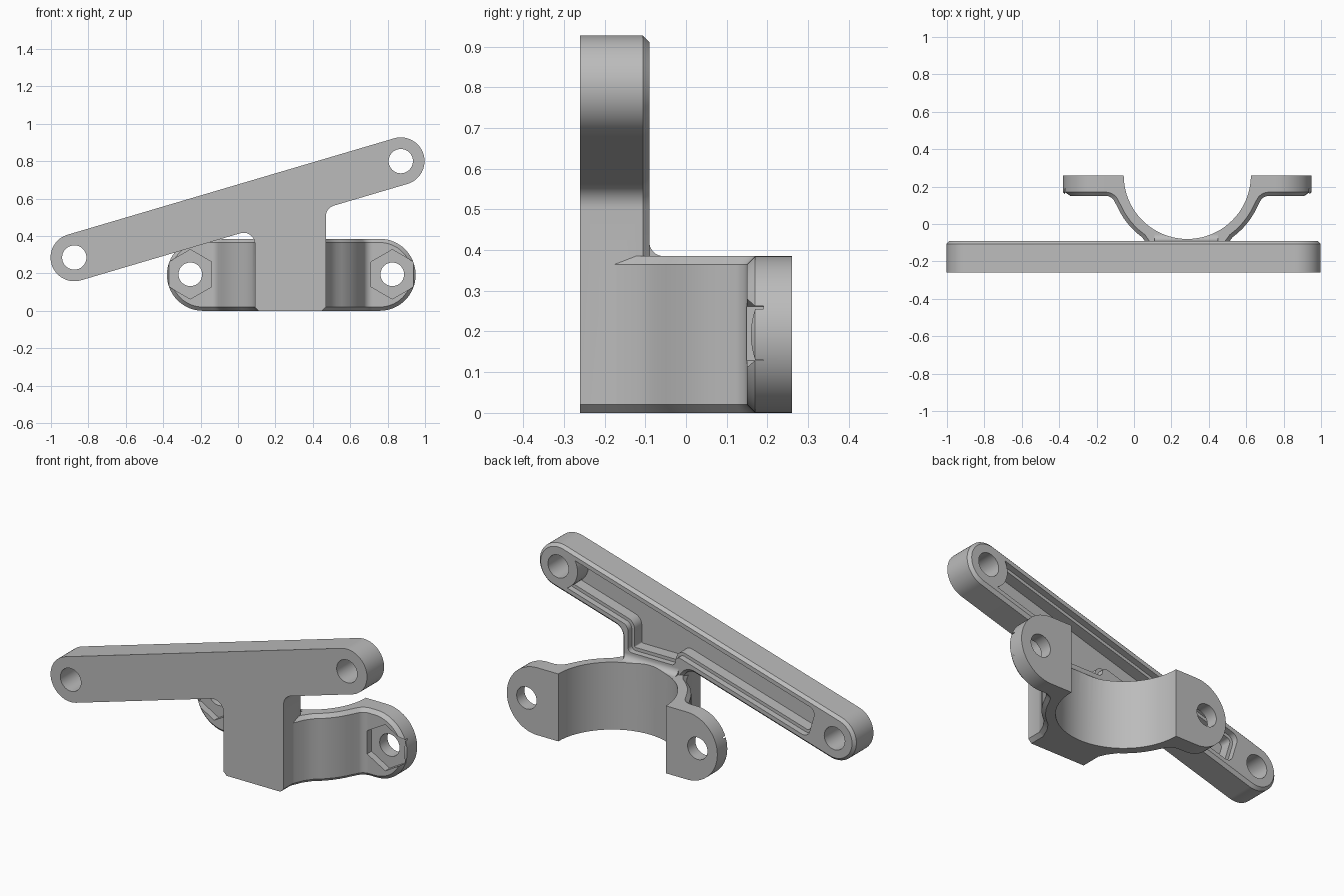
import bpy, bmesh, math
from mathutils import Vector

if "Cube" in bpy.data.objects:
    bpy.data.objects.remove(bpy.data.objects["Cube"])

CX = 0.285            # clamp symmetry line
H = 0.385             # clamp height
MID, HALF, W = Vector((-0.0025, 0.5425)), 0.91, 0.127
D = Vector((1.745, 0.515)).normalized()
N = Vector((-D.y, D.x))


def arm_pt(s, t, r=0):
    """Point in the arm's own length / width coordinates."""
    p = MID + D * s + N * t
    return (p.x, p.y, r)


def rounded(pts, seg=10):
    """Polygon with each corner (x, y, radius) filleted."""
    out = []
    for i, c in enumerate(pts):
        p = Vector(c[:2])
        r = c[2] if len(c) > 2 else 0
        if not r:
            out.append(p)
            continue
        a = (Vector(pts[i - 1][:2]) - p).normalized()
        b = (Vector(pts[(i + 1) % len(pts)][:2]) - p).normalized()
        half = a.angle(b) / 2
        mid = p + (a + b).normalized() * r / math.sin(half)
        u = p + a * r / math.tan(half) - mid
        v = p + b * r / math.tan(half) - mid
        sweep = math.pi - 2 * half
        for k in range(seg + 1):
            f = k / seg
            out.append(mid + (u * math.sin((1 - f) * sweep) + v * math.sin(f * sweep)) / math.sin(sweep))
    return [p for i, p in enumerate(out) if (p - out[i - 1]).length > 1e-4]


def circle(x, y, r, n=40):
    return [Vector((x + r * math.cos(2 * math.pi * k / n), y + r * math.sin(2 * math.pi * k / n)))
            for k in range(n)]


def inset(poly, d):
    res = []
    for i, p in enumerate(poly):
        e1 = (p - poly[i - 1]).normalized()
        e2 = (poly[(i + 1) % len(poly)] - p).normalized()
        n1, n2 = Vector((-e1.y, e1.x)), Vector((-e2.y, e2.x))
        res.append(p + (n1 + n2) * d / (1 + n1.dot(n2)))
    return res


def loft(name, poly, axis, levels):
    """Stack of inset copies of a counter-clockwise profile: levels are (inset, position)."""
    place = {'x': lambda p, h: (h, p.x, p.y), 'y': lambda p, h: (p.x, h, p.y),
             'z': lambda p, h: (p.x, p.y, h)}[axis]
    bm = bmesh.new()
    rings = [[bm.verts.new(place(p, h)) for p in (inset(poly, d) if d else poly)] for d, h in levels]
    n = len(poly)
    for lo, hi in zip(rings, rings[1:]):
        for i in range(n):
            bm.faces.new((lo[i], lo[(i + 1) % n], hi[(i + 1) % n], hi[i]))
    bm.faces.new(rings[0])
    bm.faces.new(rings[-1])
    bmesh.ops.recalc_face_normals(bm, faces=bm.faces)
    me = bpy.data.meshes.new(name)
    bm.to_mesh(me)
    bm.free()
    ob = bpy.data.objects.new(name, me)
    bpy.context.collection.objects.link(ob)
    return ob


def combine(ob, other, op):
    m = ob.modifiers.new(op, 'BOOLEAN')
    m.operation, m.solver, m.object = op, 'EXACT', other
    bpy.context.view_layer.objects.active = ob
    bpy.ops.object.modifier_apply(modifier=m.name)
    bpy.data.objects.remove(other)


# Slanted arm with its stem, chamfered along the back
low = lambda x: 0.411 + 0.295 * x
E = HALF + W
bracket = loft("bracket", rounded([
    arm_pt(-E, -W, W), (0.09, low(0.09), 0.06), (0.09, 0.02), (0.11, 0), (0.45, 0), (0.47, 0.02),
    (0.47, low(0.47), 0.06), arm_pt(E, -W, W), arm_pt(E, W, W), arm_pt(-E, W, W)], 16),
    'y', [(0, -0.26), (0, -0.106), (0.016, -0.09)])

# Stepped pocket in the back of the arm, curving round the high boss
pl = lambda x: low(x) + 0.04
pocket = loft("pocket", rounded([
    arm_pt(-0.76, -0.088, 0.04), (0.13, pl(0.13), 0.025), (0.13, 0.43, 0.025), (0.43, 0.43, 0.025),
    (0.43, pl(0.43), 0.04), arm_pt(0.83, -0.088), arm_pt(0.83, 0.088), arm_pt(-0.76, 0.088, 0.04)]),
    'y', [(0, -0.05), (0, -0.125), (0.018, -0.125), (0.018, -0.19)])
bx, bz, _ = arm_pt(HALF, 0)
combine(pocket, loft("boss", circle(bx, bz, 0.122), 'y', [(0, -0.3), (0, 0)]), 'DIFFERENCE')
combine(bracket, pocket, 'DIFFERENCE')

# Clamp body: outer profile with chamfered top and bottom
side = [(0.46, -0.2), (0.472, -0.17), (0.495, -0.115)]
side += [(CX + 0.41 * math.cos(math.radians(a)), 0.26 + 0.41 * math.sin(math.radians(a)))
         for a in range(-54, -23, 5)]
side += [(0.69, 0.15, 0.05), (0.75, 0.15), (0.75, 0.30)]
mirrored = [(2 * CX - p[0],) + tuple(p[1:]) for p in reversed(side)]
body = loft("clamp", rounded(side + mirrored), 'z', [(0.02, 0), (0, 0.02), (0, H - 0.02), (0.02, H)])
combine(bracket, body, 'UNION')

# Round-ended mounting ears
for s in (1, -1):
    prof = [(0.64, 0), (0.95, 0, H / 2), (0.95, H, H / 2), (0.64, H)]
    if s < 0:
        prof = [(2 * CX - p[0],) + tuple(p[1:]) for p in reversed(prof)]
    ear = loft("ear", rounded(prof, 16), 'y', [(0.02, 0.15), (0, 0.17), (0, 0.28)])
    combine(bracket, ear, 'UNION')

# Fillet where the arm's back meets the clamp top
fillet = loft("fillet", rounded([(-0.1, 0.37), (-0.05, 0.37), (-0.05, H), (-0.09, H, 0.035),
                                 (-0.09, 0.425), (-0.1, 0.425)]), 'x', [(0, 0.11), (0, 0.45)])
combine(bracket, fillet, 'UNION')

# Half-round bore and flat rear face
back = [Vector(p) for p in ((-1, 0.26), (1.5, 0.26), (1.5, 0.5), (-1, 0.5))]
combine(bracket, loft("rear_cut", back, 'z', [(0, -0.2), (0, 0.7)]), 'DIFFERENCE')
combine(bracket, loft("bore", circle(CX, 0.26, 0.34, 80), 'z', [(0, -0.2), (0, 0.7)]), 'DIFFERENCE')

# Bolt holes with hexagonal nut seats in the ears, and holes in the arm ends
for s in (1, -1):
    x = CX + s * 0.54
    hexagon = [Vector((x + 0.132 * math.sin(-k * math.pi / 3), 0.195 + 0.132 * math.cos(k * math.pi / 3)))
               for k in range(6)]
    combine(bracket, loft("nut_seat", hexagon, 'y', [(0, 0.05), (0, 0.19)]), 'DIFFERENCE')
    combine(bracket, loft("bolt_hole", circle(x, 0.195, 0.063), 'y', [(0, 0.05), (0, 0.4)]), 'DIFFERENCE')
    hx, hz, _ = arm_pt(s * HALF, 0)
    combine(bracket, loft("arm_hole", circle(hx, hz, 0.065), 'y', [(0, -0.4), (0, 0)]), 'DIFFERENCE')

# Plain grey finish, smooth curves with sharp edges
grey = bpy.data.materials.new("grey")
grey.diffuse_color = (0.5, 0.5, 0.5, 1)
grey.use_nodes = True
grey.node_tree.nodes["Principled BSDF"].inputs["Base Color"].default_value = grey.diffuse_color
bracket.data.materials.clear()
bracket.data.materials.append(grey)
for f in bracket.data.polygons:
    f.material_index = 0
bpy.context.view_layer.objects.active = bracket
bracket.select_set(True)
bpy.ops.object.shade_smooth_by_angle(angle=math.radians(30))
